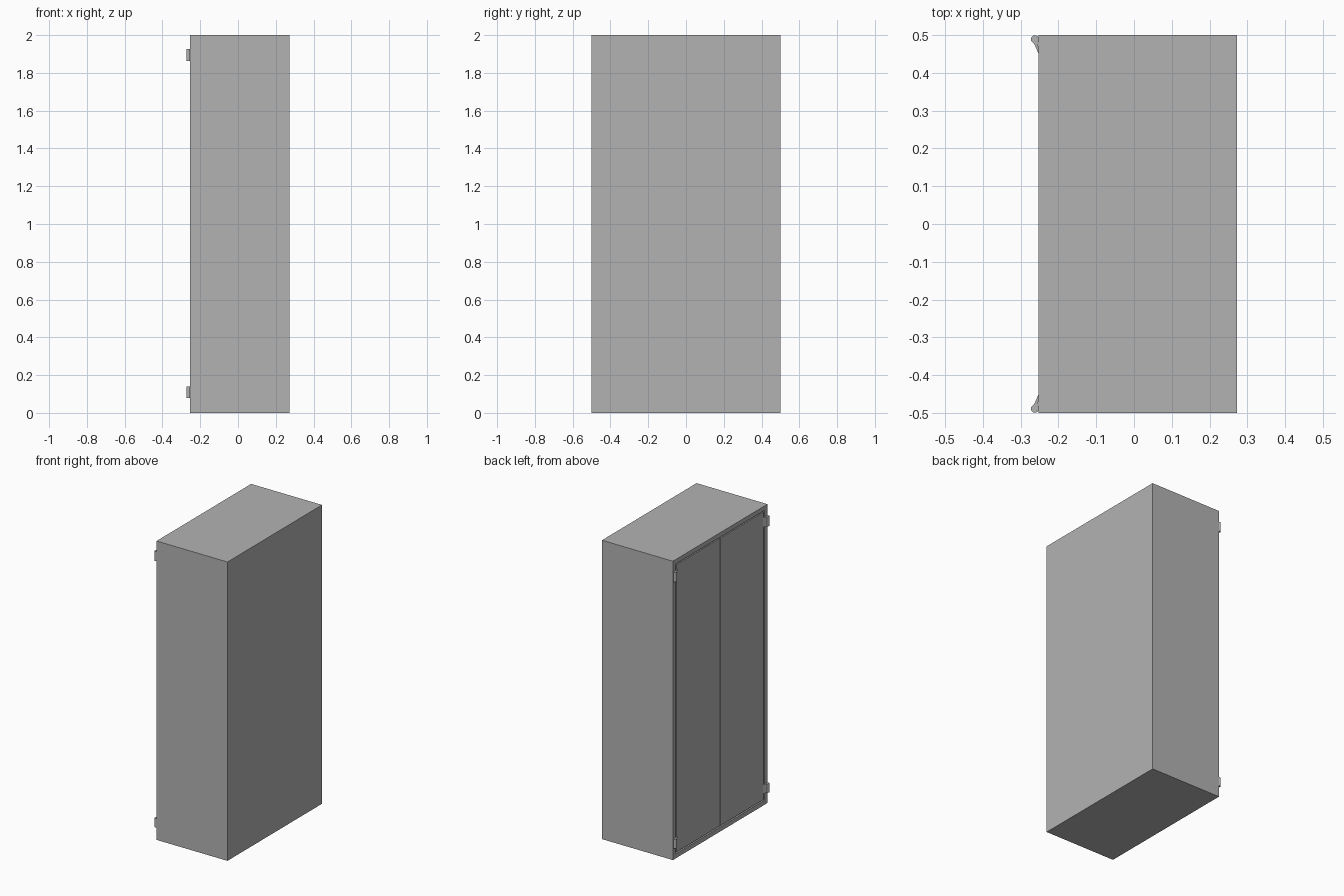
import bpy, bmesh, math

if "Cube" in bpy.data.objects:
    bpy.data.objects.remove(bpy.data.objects["Cube"])

FRONT, BACK = -0.253, 0.272   # door face and back face along x
T = 0.03                      # panel thickness
GAP = 0.008                   # reveal around the doors

# Dark grey finish for every part
grey = bpy.data.materials.new("dark_grey")
grey.diffuse_color = (0.45, 0.45, 0.45, 1)
grey.use_nodes = True
grey.node_tree.nodes["Principled BSDF"].inputs["Base Color"].default_value = grey.diffuse_color


def add(name, bm):
    me = bpy.data.meshes.new(name)
    bm.to_mesh(me)
    bm.free()
    me.materials.append(grey)
    ob = bpy.data.objects.new(name, me)
    bpy.context.collection.objects.link(ob)
    return ob


def box(name, lo, hi):
    bm = bmesh.new()
    bmesh.ops.create_cube(bm, size=1)
    for v in bm.verts:
        v.co = [lo[i] + (v.co[i] + 0.5) * (hi[i] - lo[i]) for i in range(3)]
    return add(name, bm)


def prism(name, pts, z0, z1):
    bm = bmesh.new()
    face = bm.faces.new([bm.verts.new((x, y, z0)) for x, y in pts])
    ext = bmesh.ops.extrude_face_region(bm, geom=[face])
    for v in ext["geom"]:
        if isinstance(v, bmesh.types.BMVert):
            v.co.z = z1
    bmesh.ops.recalc_face_normals(bm, faces=bm.faces)
    return add(name, bm)


# Carcass: one hollow shell, open at the door side
carcass = box("carcass", (FRONT, -0.5, 0), (BACK, 0.5, 2))
bm = bmesh.new()
bm.from_mesh(carcass.data)
front = min(bm.faces, key=lambda f: f.calc_center_median().x)
bmesh.ops.inset_region(bm, faces=[front], thickness=T, use_even_offset=True)
ext = bmesh.ops.extrude_discrete_faces(bm, faces=[front])
for v in ext["faces"][0].verts:
    v.co.x = BACK - T
bmesh.ops.recalc_face_normals(bm, faces=bm.faces)
bm.to_mesh(carcass.data)
bm.free()

# Inner shelves
for i in range(1, 5):
    z = i * 0.4
    box(f"shelf_{i}", (FRONT + 0.04, -0.5 + T, z - 0.01), (BACK - T, 0.5 - T, z + 0.01))

for s, side in ((-1, "right"), (1, "left")):
    # Door leaves, inset in the frame
    y0, y1 = sorted((s * 0.003, s * (0.5 - T - GAP)))
    box(f"door_{side}", (FRONT + 0.001, y0, T + GAP), (FRONT + 0.024, y1, 2 - T - GAP))

    # Hinges: barrel, plus a slanted leaf reaching the door
    for z0, z1, level in ((0.08, 0.14, "lower"), (1.863, 1.927, "upper")):
        cx, cy, r = -0.2625, s * 0.489, 0.0105
        ring = [(cx + r * math.cos(a), cy + r * math.sin(a))
                for a in (math.tau * k / 24 for k in range(24))]
        barrel = prism(f"hinge_barrel_{side}_{level}", ring, z0, z1)
        for p in barrel.data.polygons:
            p.use_smooth = abs(p.normal.z) < 0.5
        leaf = [(-0.268, s * 0.483), (-0.261, s * 0.470), (-0.254, s * 0.453),
                (-0.251, s * 0.453), (-0.251, s * 0.461), (-0.256, s * 0.480)]
        prism(f"hinge_leaf_{side}_{level}", leaf, z0, z1)
